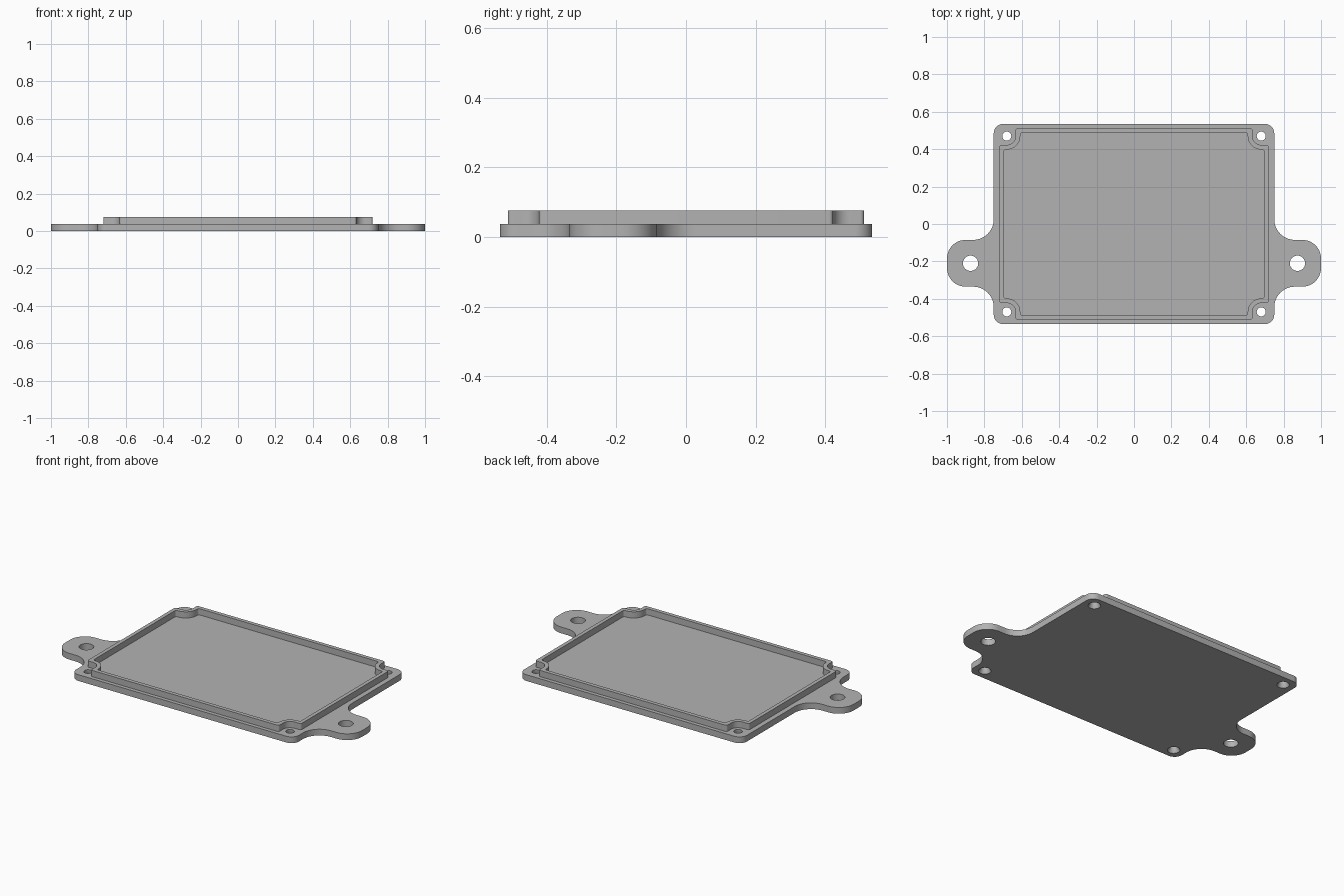
import bpy, bmesh
from math import radians, cos, sin

cube = bpy.data.objects.get("Cube")
if cube:
    bpy.data.objects.remove(cube, do_unlink=True)

PLATE_TOP, RIM_TOP = 0.038, 0.076
SCREW_X, SCREW_Y = 0.68, 0.47
EAR_X, EAR_Y = 0.874, -0.21

grey = bpy.data.materials.new("light grey")
grey.use_nodes = True
colour = (0.45, 0.45, 0.45, 1)
grey.diffuse_color = colour
grey.node_tree.nodes["Principled BSDF"].inputs["Base Color"].default_value = colour


def arc(cx, cy, r, start, end, steps=12):
    angles = [radians(start + (end - start) * i / steps) for i in range(steps + 1)]
    return [(cx + r * cos(a), cy + r * sin(a)) for a in angles]


def flip(points, sx, sy):
    return [(x * sx, y * sy) for x, y in points]


def make_object(name, bm):
    bmesh.ops.recalc_face_normals(bm, faces=bm.faces)
    mesh = bpy.data.meshes.new(name)
    bm.to_mesh(mesh)
    bm.free()
    mesh.materials.append(grey)
    obj = bpy.data.objects.new(name, mesh)
    bpy.context.collection.objects.link(obj)
    return obj


def smooth(obj):
    bpy.ops.object.select_all(action="DESELECT")
    obj.select_set(True)
    bpy.context.view_layer.objects.active = obj
    bpy.ops.object.shade_smooth_by_angle(angle=radians(30))


# Base plate with a filleted mounting ear on each side
half = (arc(0.70, -0.485, 0.05, -90, 0)
        + arc(0.86, -0.445, 0.11, 180, 90)
        + arc(EAR_X + 0.026, EAR_Y - 0.025, 0.10, -90, 0)
        + arc(EAR_X + 0.026, EAR_Y + 0.025, 0.10, 0, 90)
        + arc(0.86, 0.025, 0.11, 270, 180)
        + arc(0.70, 0.485, 0.05, 0, 90))
outline = half + flip(half, -1, 1)[::-1]
bm = bmesh.new()
face = bm.faces.new([bm.verts.new((x, y, 0)) for x, y in outline])
ext = bmesh.ops.extrude_face_region(bm, geom=[face], use_keep_orig=True)
for v in ext["geom"]:
    if isinstance(v, bmesh.types.BMVert):
        v.co.z = PLATE_TOP
plate = make_object("base_plate", bm)


# Screw holes, countersunk from below, and plain ear holes
def drill(bm, x, y, profile, sides=32):
    rings = [[bm.verts.new((px, py, z)) for px, py in arc(x, y, r, 0, 360, sides)[:-1]]
             for r, z in profile]
    for a, b in zip(rings, rings[1:]):
        for i in range(sides):
            j = (i + 1) % sides
            bm.faces.new((a[i], a[j], b[j], b[i]))
    bm.faces.new(rings[0][::-1])
    bm.faces.new(rings[-1])


bm = bmesh.new()
for sx in (-1, 1):
    drill(bm, sx * EAR_X, EAR_Y, [(0.041, -0.02), (0.041, 0.06)])
    for sy in (-1, 1):
        drill(bm, sx * SCREW_X, sy * SCREW_Y,
              [(0.046, -0.02), (0.024, 0.02), (0.024, 0.06)])
cutter = make_object("hole_cutter", bm)
cutter.hide_render = True
cut = plate.modifiers.new("holes", "BOOLEAN")
cut.operation = "DIFFERENCE"
cut.solver = "EXACT"
cut.object = cutter
bpy.context.view_layer.objects.active = plate
bpy.ops.object.modifier_apply(modifier=cut.name)
bpy.data.objects.remove(cutter, do_unlink=True)
smooth(plate)


# Raised rim whose corners step around the screw holes
def rim_outline(w, h, r, e=0.012):
    q = (arc(w - e, SCREW_Y - r - e, e, 0, 90, 6)
         + arc(SCREW_X, SCREW_Y, r, 270, 180)
         + arc(SCREW_X - r - e, h - e, e, 0, 90, 6))
    return q + flip(q, -1, 1)[::-1] + flip(q, -1, -1) + flip(q, 1, -1)[::-1]


outer = rim_outline(0.72, 0.512, 0.047)
inner = rim_outline(0.697, 0.488, 0.072)
bm = bmesh.new()
loops = [[bm.verts.new((x, y, z)) for x, y in pts]
         for pts, z in ((outer, PLATE_TOP), (outer, RIM_TOP),
                        (inner, RIM_TOP), (inner, PLATE_TOP))]
for a, b in zip(loops, loops[1:] + loops[:1]):
    for i in range(len(a)):
        j = (i + 1) % len(a)
        bm.faces.new((a[i], a[j], b[j], b[i]))
smooth(make_object("raised_rim", bm))
